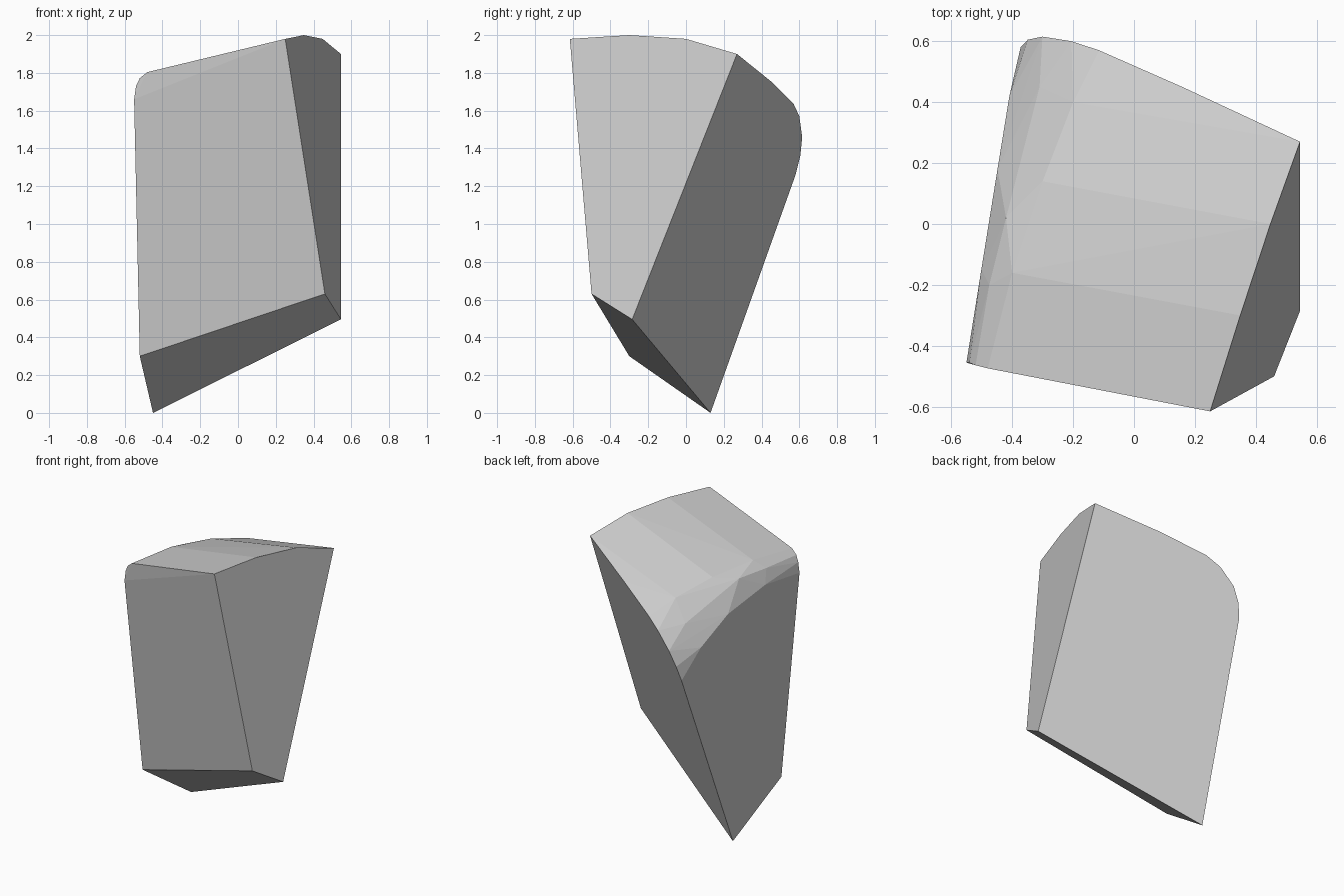
import bpy
import bmesh
from mathutils import Vector
from mathutils.geometry import intersect_line_plane, normal

default_cube = bpy.data.objects.get("Cube")
if default_cube:
    bpy.data.objects.remove(default_cube, do_unlink=True)


def make_material(name, colour):
    material = bpy.data.materials.new(name)
    material.use_nodes = True
    material.diffuse_color = colour
    material.node_tree.nodes["Principled BSDF"].inputs["Base Color"].default_value = colour
    return material


def on_plane(corners, axis, profile):
    """Lift a flat profile along one axis onto the plane through three corners."""
    direction = Vector((0, 0, 0))
    direction[axis] = 1
    lifted = []
    for first, height in profile:
        start = Vector((first, first, height))
        start[axis] = 0
        lifted.append(intersect_line_plane(start, start + direction, corners[0], normal(*corners)))
    return lifted


# Sharp corners of the block
bottom_tip = Vector((-.45, .13, 0))
left_foot = Vector((-.52, -.3, .3))
front_foot = Vector((.46, -.5, .63))
right_foot = Vector((.545, -.285, .495))
front_peak = Vector((.25, -.615, 1.98))
right_peak = Vector((.545, .27, 1.9))
left_shoulder = Vector((-.55, -.455, 1.66))
corners = [bottom_tip, left_foot, front_foot, right_foot,
           front_peak, right_peak, left_shoulder]

# Flat sides that the rounded rim lies on
front_side = (left_foot, front_foot, front_peak)
right_side = (front_foot, front_peak, right_peak)
back_side = (bottom_tip, right_foot, right_peak)
left_side = (bottom_tip, left_foot, left_shoulder)

# Rounded rim: arched right edge, sloping back edge, left edge and front corner
rim = on_plane(right_side, 0, [(-.3, 2), (0, 1.98)])
rim += on_plane(back_side, 0, [(.45, 1.755), (.57, 1.635), (.6, 1.57),
                               (.615, 1.46), (.605, 1.36), (.58, 1.26)])
rim += on_plane(left_side, 0, [(-.15, 1.68), (.18, 1.59), (.42, 1.44)])
rim += on_plane(front_side, 1, [(-.54, 1.73), (-.52, 1.772), (-.48, 1.804)])

# Inner points of the domed top and its widening rounded edge
dome = [Vector(p) for p in ((-.4, -.16, 1.82), (-.3, .14, 1.79), (-.42, .02, 1.767),
                            (-.475, -.2, 1.77), (-.2, .4, 1.72),
                            (-.36, .27, 1.66), (-.31, .45, 1.59))]

# Convex block skinned over all points
bm = bmesh.new()
for point in corners + rim + dome:
    bm.verts.new(point)
hull = bmesh.ops.convex_hull(bm, input=bm.verts)
loose = [v for v in bm.verts if not v.link_faces]
bmesh.ops.delete(bm, geom=loose, context="VERTS")
bmesh.ops.dissolve_limit(bm, angle_limit=.02, verts=bm.verts, edges=bm.edges)
bmesh.ops.recalc_face_normals(bm, faces=bm.faces)

mesh = bpy.data.meshes.new("rounded_stone_block")
bm.to_mesh(mesh)
bm.free()
mesh.materials.append(make_material("plain grey", (.6, .6, .6, 1)))
block = bpy.data.objects.new("rounded_stone_block", mesh)
bpy.context.collection.objects.link(block)
